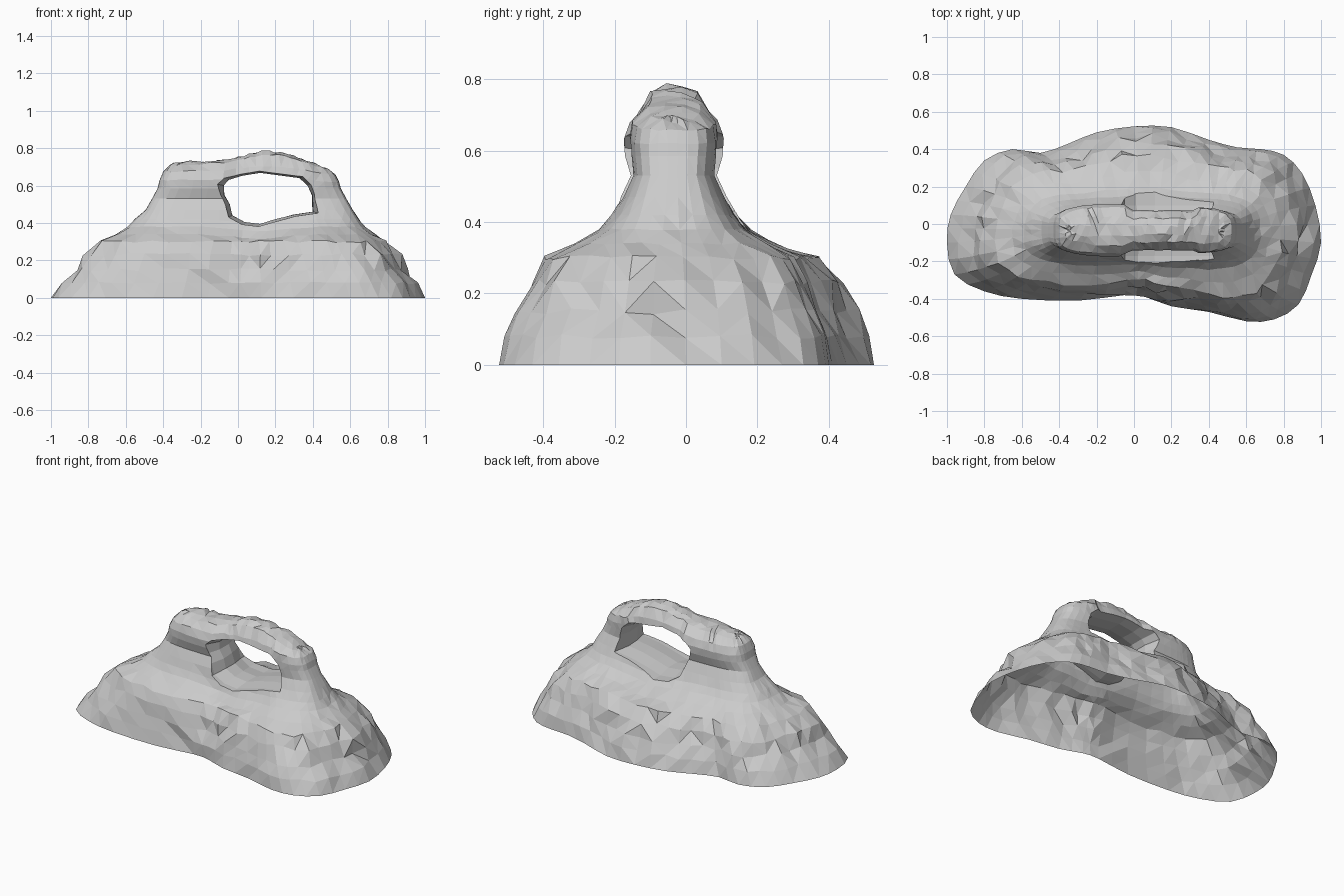
import bpy, bmesh, math, random
from mathutils import Vector

if "Cube" in bpy.data.objects:
    bpy.data.objects.remove(bpy.data.objects["Cube"])

random.seed(4)
CX, CY = 0.06, -0.034

# ground outline of the mound, seen from above
BASE = [(-1, -.1), (-.96, -.27), (-.8, -.36), (-.6, -.4), (-.3, -.41), (-.05, -.38),
        (.06, -.39), (.2, -.44), (.4, -.47), (.6, -.52), (.75, -.51), (.88, -.43),
        (.95, -.27), (1, -.1), (.97, .1), (.9, .27), (.8, .37), (.68, .4), (.55, .41),
        (.4, .45), (.2, .518), (0, .522), (-.2, .49), (-.35, .43), (-.5, .38), (-.65, .4),
        (-.8, .34), (-.9, .2), (-.98, .05)]
# slope levels: height, blend to the pillar outline in x and in y, roughness
SLOPE = [(0, 0, 0, 0), (.08, .12, .06, .016), (.15, .24, .15, .022), (.23, .33, .25, .024),
         (.3, .46, .37, .018), (.34, .62, .6, .01), (.38, .73, .8, .005), (.42, .8, .9, .004)]
# pillar levels: height, x scale, y scale, how far it follows the ridge line
PILLAR = [(.47, 1.13, 1.06, 0), (.53, 1.06, .86, 0), (.585, 1.0, .98, 0), (.63, .98, 1.0, .3),
          (.675, .94, .88, .5), (.712, .87, .56, .9), (.723, .82, .22, 1)]
RIDGE = [(-1, .715), (-.36, .715), (-.3, .725), (-.07, .73), (0, .755), (.15, .785),
         (.24, .775), (.35, .74), (.48, .69), (1, .68)]
# outline of the window under the arch, in x and z
WINDOW = [(-.08, .6), (-.05, .63), (.02, .652), (.12, .668), (.22, .655), (.33, .64),
          (.375, .6), (.395, .55), (.4, .46), (.3, .445), (.2, .42), (.12, .395), (.03, .405),
          (-.03, .44), (-.045, .5), (-.07, .55)]


def midpoints(pts):
    """Closed smooth subdivision of an outline."""
    out, n = [], len(pts)
    for i in range(n):
        a, b, c, d = (Vector(pts[(i + k) % n]) for k in (-1, 0, 1, 2))
        out += [b, (b + c) * .5625 - (a + d) * .0625]
    return out


def pillar_outline(p):
    """Rounded bar outline in the direction of a base point."""
    u = math.atan2((p.y - CY) / .45, (p.x - CX) / .95)
    c, s = math.cos(u), math.sin(u)
    r = (c ** 4 + s ** 4) ** -.25
    return Vector((.49 * c * r, .14 * s * r))


def ridge(x):
    for (x0, z0), (x1, z1) in zip(RIDGE, RIDGE[1:]):
        if x <= x1:
            return z0 + (z1 - z0) * (x - x0) / (x1 - x0)
    return RIDGE[-1][1]


def loft(bm, rings):
    vs = [[bm.verts.new(p) for p in r] for r in rings]
    n = len(vs[0])
    for a, b in zip(vs, vs[1:]):
        for i in range(n):
            j = (i + 1) % n
            bm.faces.new((a[i], a[j], b[j], b[i]))
    bm.faces.new(vs[0][::-1])
    bm.faces.new(vs[-1])
    bmesh.ops.recalc_face_normals(bm, faces=bm.faces)


def to_object(bm, name):
    me = bpy.data.meshes.new(name)
    bm.to_mesh(me)
    bm.free()
    ob = bpy.data.objects.new(name, me)
    bpy.context.collection.objects.link(ob)
    return ob


outer = midpoints(BASE)
inner = [pillar_outline(p) for p in outer]
rings = []

# mound slopes with craggy jitter, dipping towards the window sill
for z, tx, ty, rough in SLOPE:
    ring = []
    for p, q in zip(outer, inner):
        x = p.x + (CX + q.x * 1.02 - p.x) * tx
        y = p.y + (CY + q.y * 1.02 - p.y) * ty
        d = Vector((x - CX, y - CY)).normalized() * random.uniform(-rough, rough)
        dip = .025 * max(0, 1 - abs(x - .12) / .3) if z > .33 else 0
        ring.append((x + d.x, y + d.y, z - dip + random.uniform(-.4, .4) * rough))
    rings.append(ring)

# pillars and arch, thinner over the window, with a ledge on the left
for z, sx, sy, follow in PILLAR:
    ring = []
    for q in inner:
        x, s = CX + q.x * sx, sy
        if z > .55 and -.04 < x < .33:
            s *= .8
        elif .55 < z < .65 and x > .33:
            s *= .92
        rough = .008 * follow
        ring.append((x, CY + q.y * s + random.uniform(-rough, rough),
                     z + (ridge(x) - .723) * follow + random.uniform(-rough, rough)))
    rings.append(ring)

bm = bmesh.new()
loft(bm, rings)
bmesh.ops.triangulate(bm, faces=[f for f in bm.faces if f.calc_center_median().z > .01])
rock = to_object(bm, "rock_arch")

# window cutter, pinched in the middle so sill and arch are rounded
bm = bmesh.new()
loft(bm, [[(.16 + (x - .16) * s + random.uniform(-.006, .006), y, .53 + (z - .53) * s)
           for x, z in WINDOW]
          for y, s in ((-.4, 1.12), (-.17, 1.1), (-.08, 1), (.01, 1), (.1, 1.1), (.4, 1.12))])
cutter = to_object(bm, "window_cutter")
cutter.hide_render = True

mod = rock.modifiers.new("window", 'BOOLEAN')
mod.operation = 'DIFFERENCE'
mod.solver = 'EXACT'
mod.object = cutter
bpy.context.view_layer.objects.active = rock
bpy.ops.object.modifier_apply(modifier=mod.name)
bpy.data.objects.remove(cutter)

# open underside
bm = bmesh.new()
bm.from_mesh(rock.data)
floor = [f for f in bm.faces if all(v.co.z < .001 for v in f.verts)]
bmesh.ops.delete(bm, geom=floor, context='FACES')
bm.to_mesh(rock.data)
bm.free()
